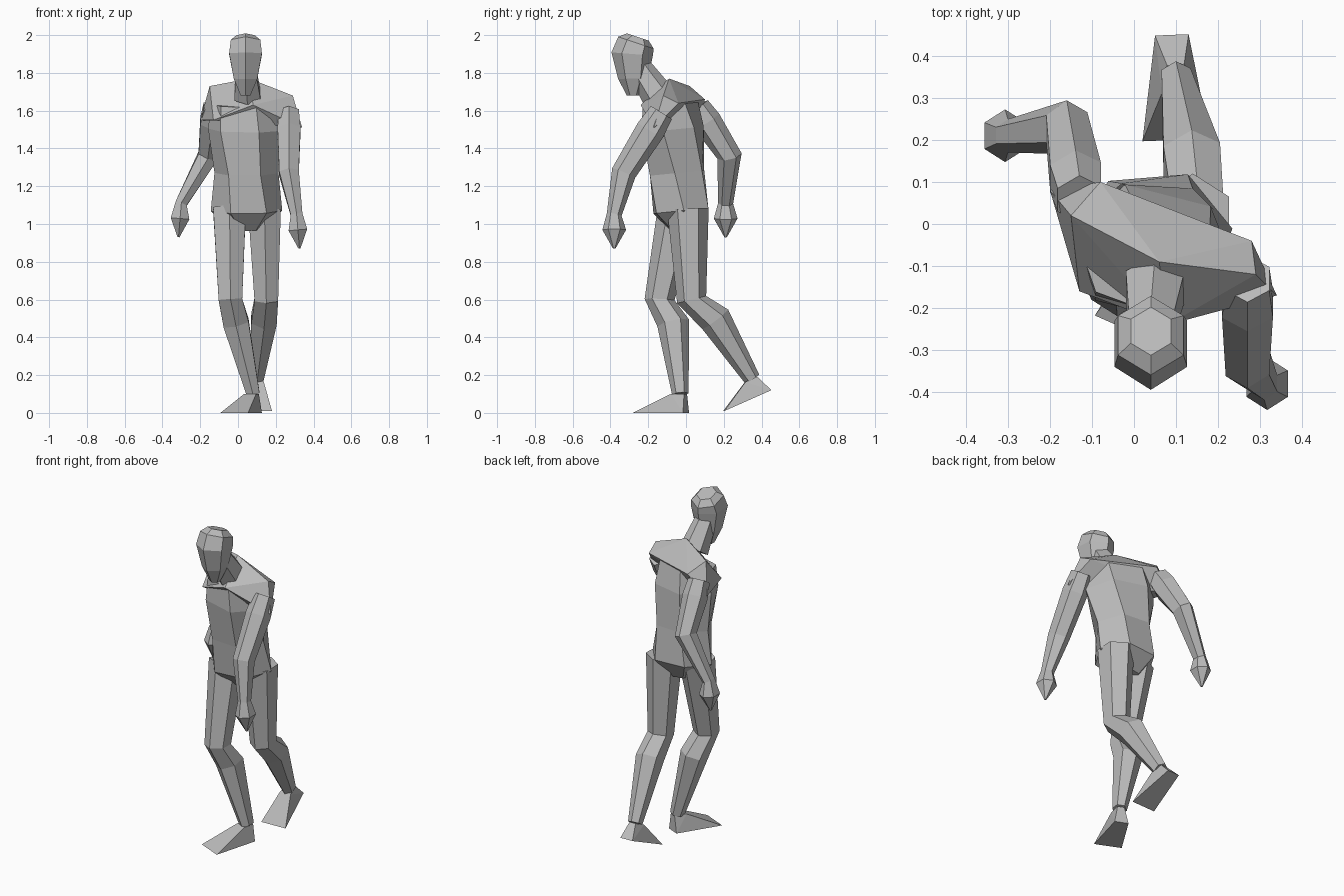
import bpy, bmesh
from math import radians, cos, sin
from mathutils import Vector

if "Cube" in bpy.data.objects:
    bpy.data.objects.remove(bpy.data.objects["Cube"])

grey = bpy.data.materials.new("plain_grey")
grey.use_nodes = True
grey.diffuse_color = (.5, .5, .5, 1)
shader = grey.node_tree.nodes["Principled BSDF"]
shader.inputs["Base Color"].default_value = grey.diffuse_color


def finish(name, bm):
    """Turn a bmesh into a flat-shaded grey object."""
    bmesh.ops.recalc_face_normals(bm, faces=bm.faces)
    mesh = bpy.data.meshes.new(name)
    bm.to_mesh(mesh)
    bm.free()
    mesh.materials.append(grey)
    bpy.context.collection.objects.link(bpy.data.objects.new(name, mesh))


def hull(name, points):
    """Wrap a faceted solid around a few corner points."""
    bm = bmesh.new()
    for point in points:
        bm.verts.new(point)
    bmesh.ops.convex_hull(bm, input=bm.verts)
    finish(name, bm)


def loft(name, centres, widths, depths, yaws, turn):
    """Skin six-sided sections that stand square to the path of centres."""
    bm = bmesh.new()
    sides = 6
    corners = [radians(turn + 360 * k / sides) for k in range(sides)]
    loops = []
    for i, (centre, width, depth, yaw) in enumerate(zip(centres, widths, depths, yaws)):
        before = centres[max(i - 1, 0)]
        after = centres[min(i + 1, len(centres) - 1)]
        along = (after - before).normalized()
        if along.z < 0:
            along.negate()
        across = Vector((cos(yaw), sin(yaw), 0))
        across = (across - along * across.dot(along)).normalized()
        back = along.cross(across)
        loops.append([bm.verts.new(centre + across * width * cos(a) + back * depth * sin(a))
                      for a in corners])
    for lower, upper in zip(loops, loops[1:]):
        for k in range(sides):
            bm.faces.new((lower[k - 1], lower[k], upper[k], upper[k - 1]))
    bm.faces.new(loops[0])
    bm.faces.new(loops[-1])
    finish(name, bm)


def limb(name, centres, widths):
    """Loft with a ridge at front and back, slightly deeper than wide."""
    depths = [width * 1.1 for width in widths]
    loft(name, centres, widths, depths, [0] * len(widths), turn=30)


def arm(name, shoulder, elbow, wrist):
    """Bent arm ending in a pointed hand that hangs from the wrist."""
    shoulder, elbow, wrist = map(Vector, (shoulder, elbow, wrist))
    upper = shoulder.lerp(elbow, .3)
    fingertip = wrist + Vector((wrist.x * .05, 0, -.18))
    palm = wrist.lerp(fingertip, .45)
    limb(name, [shoulder, upper, elbow, wrist, palm, fingertip],
         [.06, .07, .06, .036, .057, .006])


def leg(side, hip, knee, ankle, heel, toe):
    """Leg with a calf bulging to the back, and a wedge foot."""
    hip, knee, ankle, heel, toe = map(Vector, (hip, knee, ankle, heel, toe))
    calf = knee.lerp(ankle, .25) + Vector((0, .045, 0))
    limb(side + "_leg", [hip, knee, calf, ankle], [.1, .072, .078, .04])

    # The foot spreads from the ankle and heel to a wide, flat toe edge
    forward = (toe - heel).normalized()
    across = Vector((-forward.y, forward.x, 0)).normalized()
    instep = ankle + forward * .04
    tendon = ankle - forward * .03
    spread = ((instep, .035), (tendon, .02), (heel, .04), (toe, .08))
    hull(side + "_foot", [point + across * half_width * sign
                          for point, half_width in spread for sign in (-1, 1)])


# Torso, leaning forward and twisting steadily from the hips to the chest
heights = [.97, 1.07, 1.27, 1.5, 1.63]
loft("torso",
     [Vector((.045, -.02 - .1 * (z - 1), z)) for z in heights],
     widths=[.08, .19, .17, .21, .2],
     depths=[.07, .16, .16, .165, .14],
     yaws=[radians(8 - 45 * (z - 1)) for z in heights],
     turn=0)

# Sloping shoulders: neck base, breastbone, then each side
hull("shoulders", [
    (.06, -.09, 1.77), (.08, -.24, 1.63),
    (-.15, .02, 1.73), (-.08, .1, 1.66), (-.2, .08, 1.55), (-.13, -.16, 1.55),
    (.29, -.12, 1.68), (.28, -.04, 1.64), (.34, -.17, 1.51),
])

# Neck and head, carried in front of the chest
limb("neck", [Vector((.05, -.15, 1.68)), Vector((.04, -.25, 1.83))], [.08, .06])
limb("head",
     [Vector((.04, y, z)) for y, z in
      ((-.28, 1.68), (-.28, 1.77), (-.285, 1.9), (-.265, 1.96), (-.255, 1.99))],
     [.03, .072, .1, .09, .055])

# Left arm swings forward, right arm swings back
arm("left_arm", shoulder=(.27, -.13, 1.59), elbow=(.27, -.33, 1.27), wrist=(.31, -.38, 1.05))
arm("right_arm", shoulder=(-.13, .06, 1.62), elbow=(-.16, .23, 1.36), wrist=(-.3, .21, 1.11))

# Right leg is planted, left leg trails with its heel raised
leg("right", hip=(-.045, -.04, 1.08), knee=(-.04, -.14, .6), ankle=(.08, -.03, .1),
    heel=(.09, 0, 0), toe=(-.02, -.25, 0))
leg("left", hip=(.14, .01, 1.08), knee=(.15, .03, .6), ankle=(.1, .35, .18),
    heel=(.09, .45, .12), toe=(.1, .2, .01))
